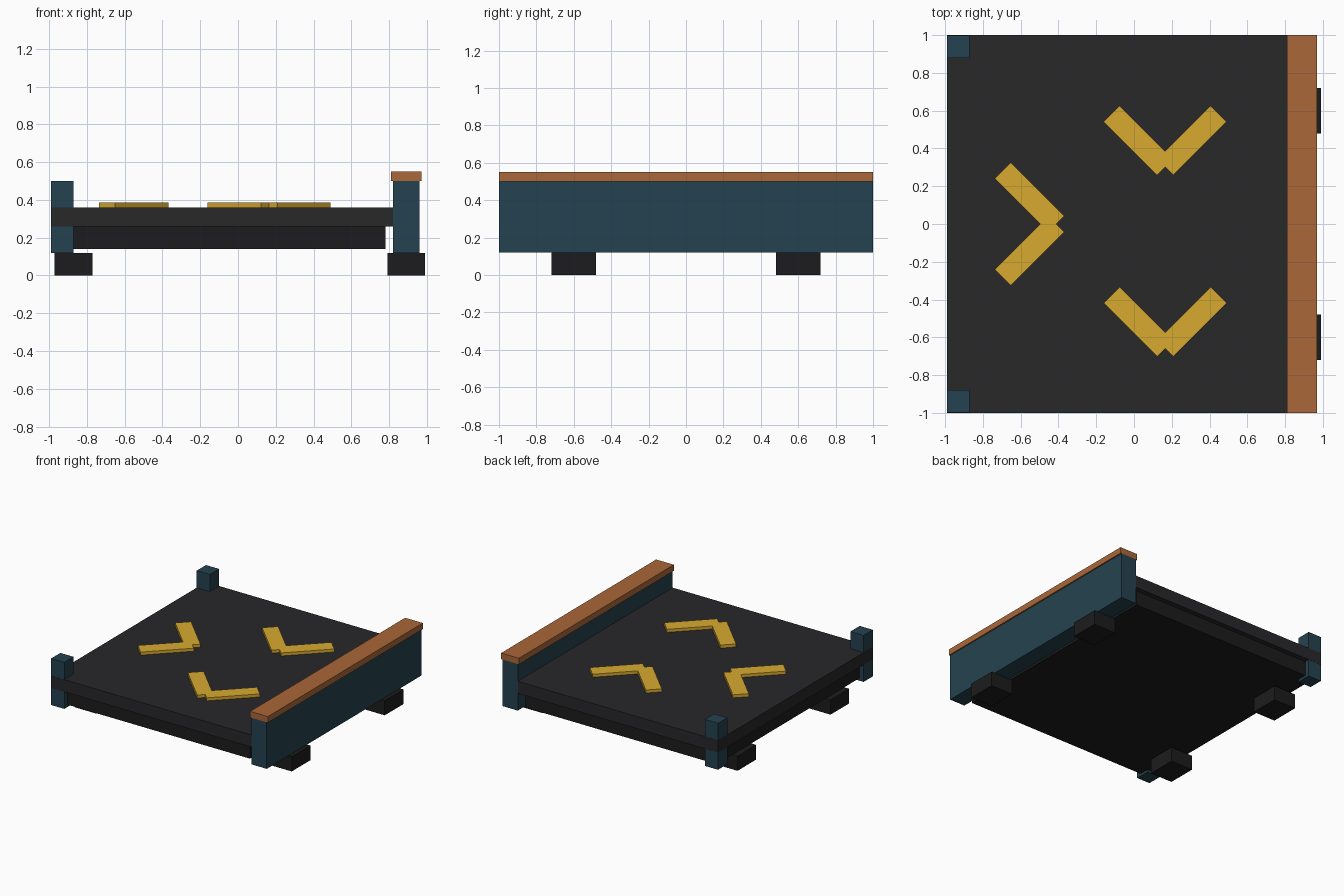
import bpy
from math import pi, cos, sin

if "Cube" in bpy.data.objects:
    bpy.data.objects.remove(bpy.data.objects["Cube"])


def material(name, rgb):
    m = bpy.data.materials.new(name)
    m.diffuse_color = (*rgb, 1)
    m.use_nodes = True
    m.node_tree.nodes["Principled BSDF"].inputs["Base Color"].default_value = m.diffuse_color
    return m


CHARCOAL = material("charcoal", (0.021, 0.021, 0.023))
BLACK = material("black", (0.012, 0.012, 0.013))
TEAL = material("teal", (0.018, 0.055, 0.080))
COPPER = material("copper", (0.40, 0.135, 0.04))
YELLOW = material("yellow", (0.68, 0.40, 0.03))


def box(name, x, y, z, mat):
    """Box from (min, max) ranges on each axis."""
    bpy.ops.mesh.primitive_cube_add(size=1, location=[(a + b) / 2 for a, b in (x, y, z)])
    ob = bpy.context.object
    ob.name = name
    ob.scale = [b - a for a, b in (x, y, z)]
    bpy.ops.object.transform_apply(location=False, rotation=False, scale=True)
    ob.data.materials.append(mat)
    return ob


def chevron(name, cx, cy, turn):
    """Two crossed bars forming a V, turned about z."""
    for side, label in ((-1, "left"), (1, "right")):
        ob = box(f"{name}_{label}_bar", (-0.2, 0.2), (-0.06, 0.06), (0.355, 0.385), YELLOW)
        ob.location.x = cx + side * 0.142 * cos(turn)
        ob.location.y = cy + side * 0.142 * sin(turn)
        ob.rotation_euler.z = side * pi / 4 + turn


# Deck and the frame beneath it
box("deck", (-0.99, 0.82), (-1, 1), (0.26, 0.36), CHARCOAL)
box("underframe", (-0.95, 0.78), (-0.96, 0.96), (0.14, 0.26), BLACK)

# Side wall with its cap rail
box("side_wall", (0.82, 0.96), (-1, 1), (0.12, 0.50), TEAL)
box("cap_rail", (0.81, 0.97), (-1, 1), (0.50, 0.55), COPPER)

# Corner posts and feet, mirrored front to back
for s, end in ((-1, "front"), (1, "back")):
    ys = sorted((s * 0.88, s * 0.999))
    box(f"{end}_corner_post", (-0.989, -0.87), ys, (0.12, 0.50), TEAL)
    yf = (s * 0.6 - 0.12, s * 0.6 + 0.12)
    box(f"{end}_left_foot", (-0.97, -0.77), yf, (0, 0.12), BLACK)
    box(f"{end}_right_foot", (0.79, 0.99), yf, (0, 0.12), BLACK)

# Chevron markings on the deck
chevron("back_chevron", 0.165, 0.4425, 0)
chevron("front_chevron", 0.165, -0.5175, 0)
chevron("left_chevron", -0.553, 0, pi / 2)
